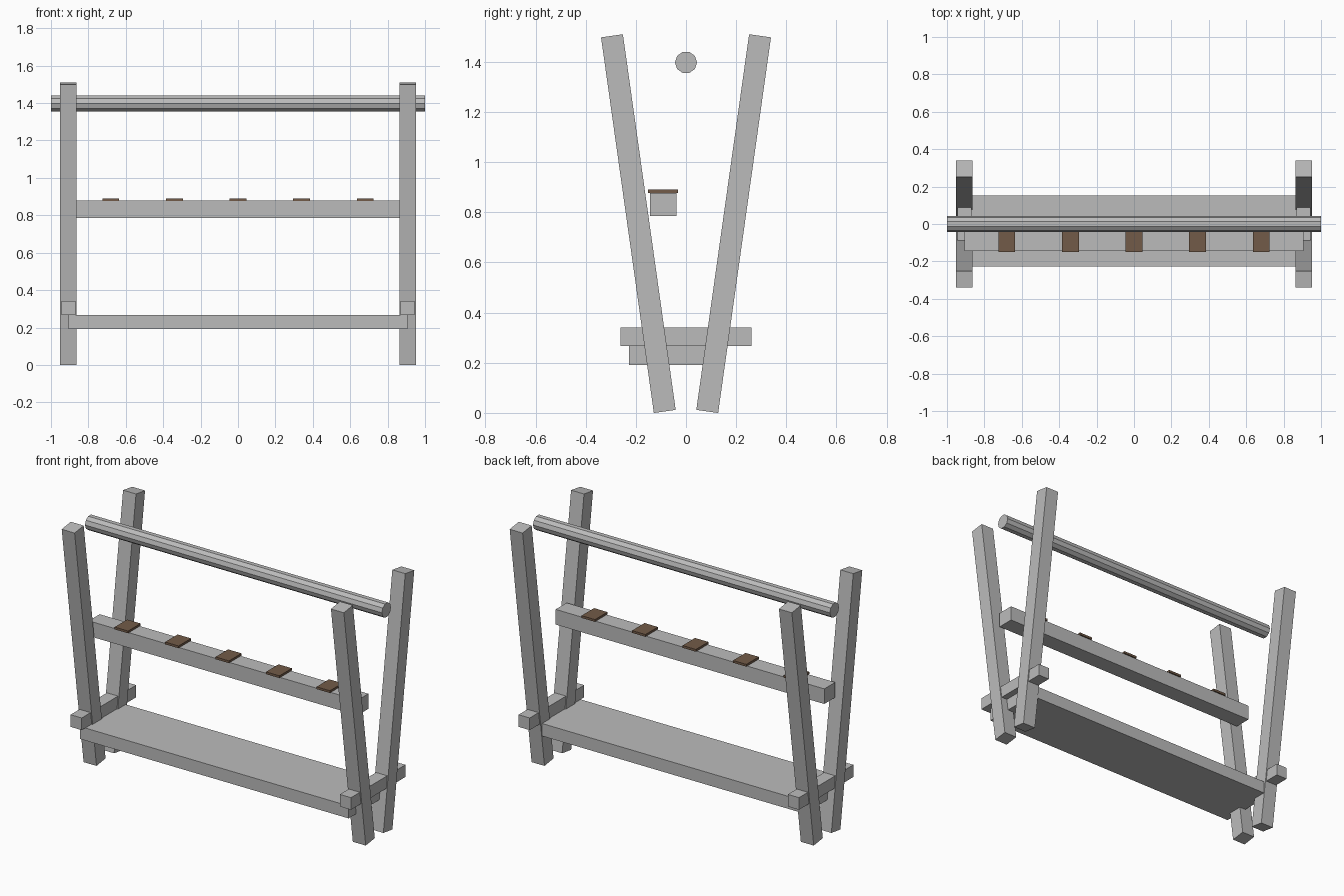
import bpy
from math import radians

cube = bpy.data.objects.get("Cube")
if cube:
    bpy.data.objects.remove(cube, do_unlink=True)


def material(name, colour):
    mat = bpy.data.materials.new(name)
    mat.use_nodes = True
    mat.diffuse_color = (*colour, 1)
    for node in mat.node_tree.nodes:
        if node.type == 'BSDF_PRINCIPLED':
            node.inputs["Base Color"].default_value = (*colour, 1)
    return mat


grey = material("grey_frame", (0.5, 0.5, 0.5))
brown = material("brown_pad", (0.17, 0.105, 0.065))


def box(name, centre, size, mat, tilt=0):
    bpy.ops.mesh.primitive_cube_add(size=1, location=centre, rotation=(radians(tilt), 0, 0))
    obj = bpy.context.object
    obj.name = name
    obj.scale = size
    obj.data.materials.append(mat)
    return obj


# Splayed legs and the cross bars joining each pair
for side, sx in (("left", 1), ("right", -1)):
    x = sx * 0.907
    for end, sy in (("front", -1), ("back", 1)):
        box(f"{end}_{side}_leg", (x, sy * 0.19, 0.755), (0.087, 0.088, 1.513), grey, -8 * sy)
    box(f"{side}_cross_bar", (x, 0, 0.304), (0.075, 0.524, 0.074), grey)

# Lower shelf and middle rail
box("lower_shelf", (0, -0.038, 0.229), (1.81, 0.38, 0.076), grey)
box("middle_rail", (0, -0.091, 0.832), (1.81, 0.105, 0.092), grey)

# Pads along the rail
for i in range(5):
    box(f"rail_pad_{i + 1}", ((i - 2) * 0.34, -0.091, 0.884), (0.09, 0.12, 0.014), brown)

# Top pole
bpy.ops.mesh.primitive_cylinder_add(vertices=10, radius=0.044, depth=2,
                                    location=(0, 0, 1.398), rotation=(0, radians(90), 0))
pole = bpy.context.object
pole.name = "top_pole"
pole.data.materials.append(grey)
